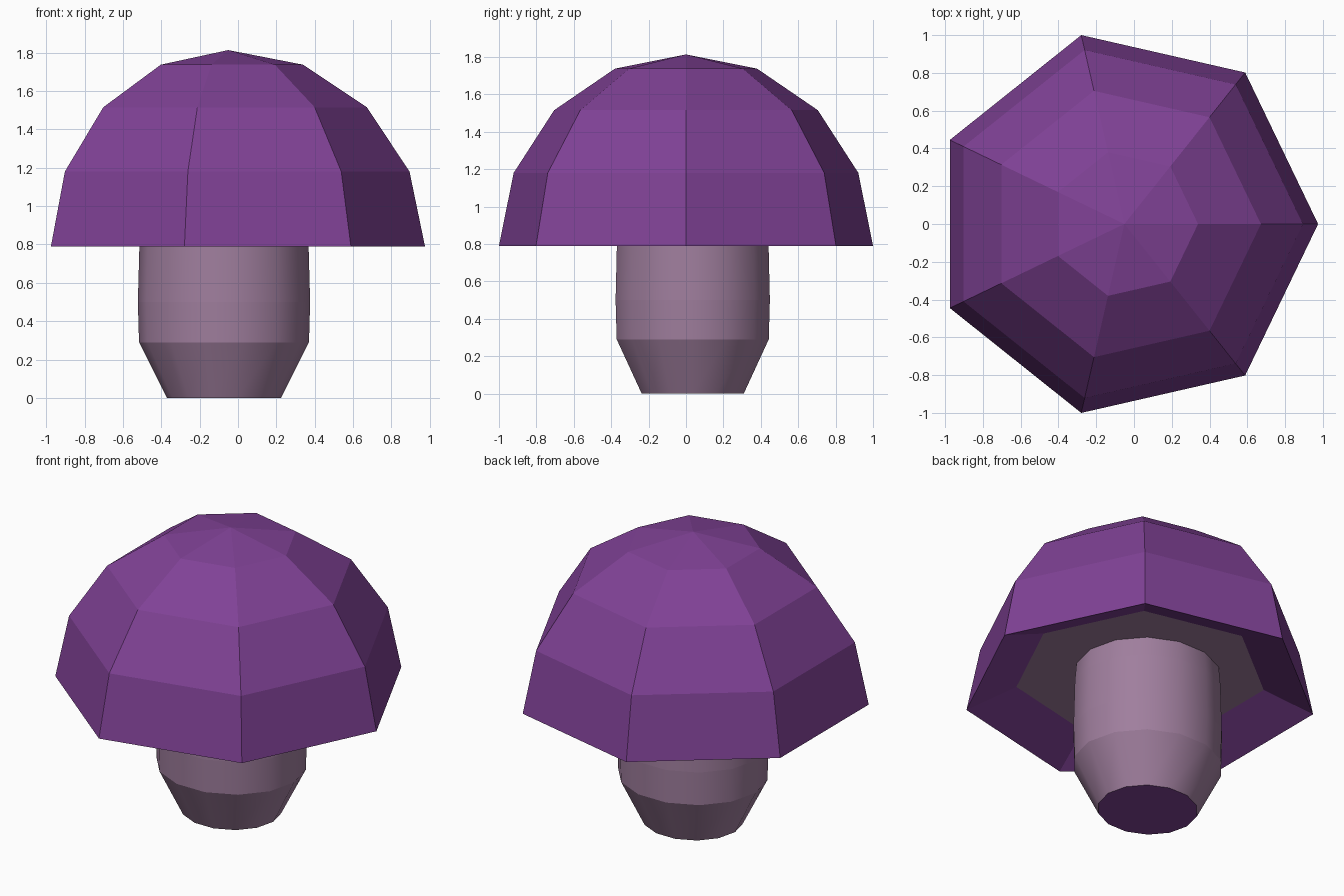
import bpy, math

if "Cube" in bpy.data.objects:
    bpy.data.objects.remove(bpy.data.objects["Cube"])


def material(name, rgb):
    m = bpy.data.materials.new(name)
    m.diffuse_color = (*rgb, 1)
    m.use_nodes = True
    m.node_tree.nodes["Principled BSDF"].inputs["Base Color"].default_value = m.diffuse_color
    return m


purple = material("cap purple", (0.216, 0.054, 0.305))
mauve = material("stem mauve", (0.35, 0.21, 0.34))


def lathe(name, sides, rings, centre, mats):
    """Stack of n-sided rings (rx, ry, z); a ring with rx = 0 is a closing tip."""
    verts, faces, loops = [], [], []
    for rx, ry, z in rings:
        count = 1 if rx == 0 else sides
        loops.append(list(range(len(verts), len(verts) + count)))
        for i in range(count):
            a = 2 * math.pi * i / sides
            verts.append((centre[0] + rx * math.cos(a), centre[1] + ry * math.sin(a), z))
    faces.append(loops[0][::-1])  # first ring is the downward face
    for lo, hi in zip(loops, loops[1:]):
        for i in range(sides):
            j = (i + 1) % sides
            if len(hi) == 1:
                faces.append((lo[i], lo[j], hi[0]))
            else:
                faces.append((lo[i], lo[j], hi[j], hi[i]))
    if len(loops[-1]) > 1:
        faces.append(loops[-1])
    me = bpy.data.meshes.new(name)
    me.from_pydata(verts, [], faces)
    for m in mats:
        me.materials.append(m)
    ob = bpy.data.objects.new(name, me)
    bpy.context.collection.objects.link(ob)
    return ob


# Seven-sided cap: recessed gill disc, sloping lip, then faceted dome
cap_profile = [(0.732, 0.91), (1.0257, 0.79), (0.945, 1.18), (0.723, 1.515),
               (0.39, 1.737), (0, 1.813)]
cap = lathe("mushroom_cap", 7, [(r, r, z) for r, z in cap_profile], (-0.051, 0), [purple, mauve])
cap.data.polygons[0].material_index = 1  # gill disc

# Stem: tapered foot and gently bulging shaft, dark base
stem_rings = [(0.297, 0.28, 0), (0.443, 0.417, 0.29), (0.449, 0.423, 0.5),
              (0.441, 0.416, 0.79), (0.43, 0.405, 0.92)]
stem = lathe("mushroom_stem", 14, stem_rings, (-0.073, 0.036), [mauve, purple])
stem.data.polygons[0].material_index = 1  # underside of foot

# Round shading around the stem, crisp horizontal rings
for p in stem.data.polygons:
    p.use_smooth = len(p.vertices) == 4
for e in stem.data.edges:
    a, b = (stem.data.vertices[v].co.z for v in e.vertices)
    e.use_edge_sharp = abs(a - b) < 1e-4
